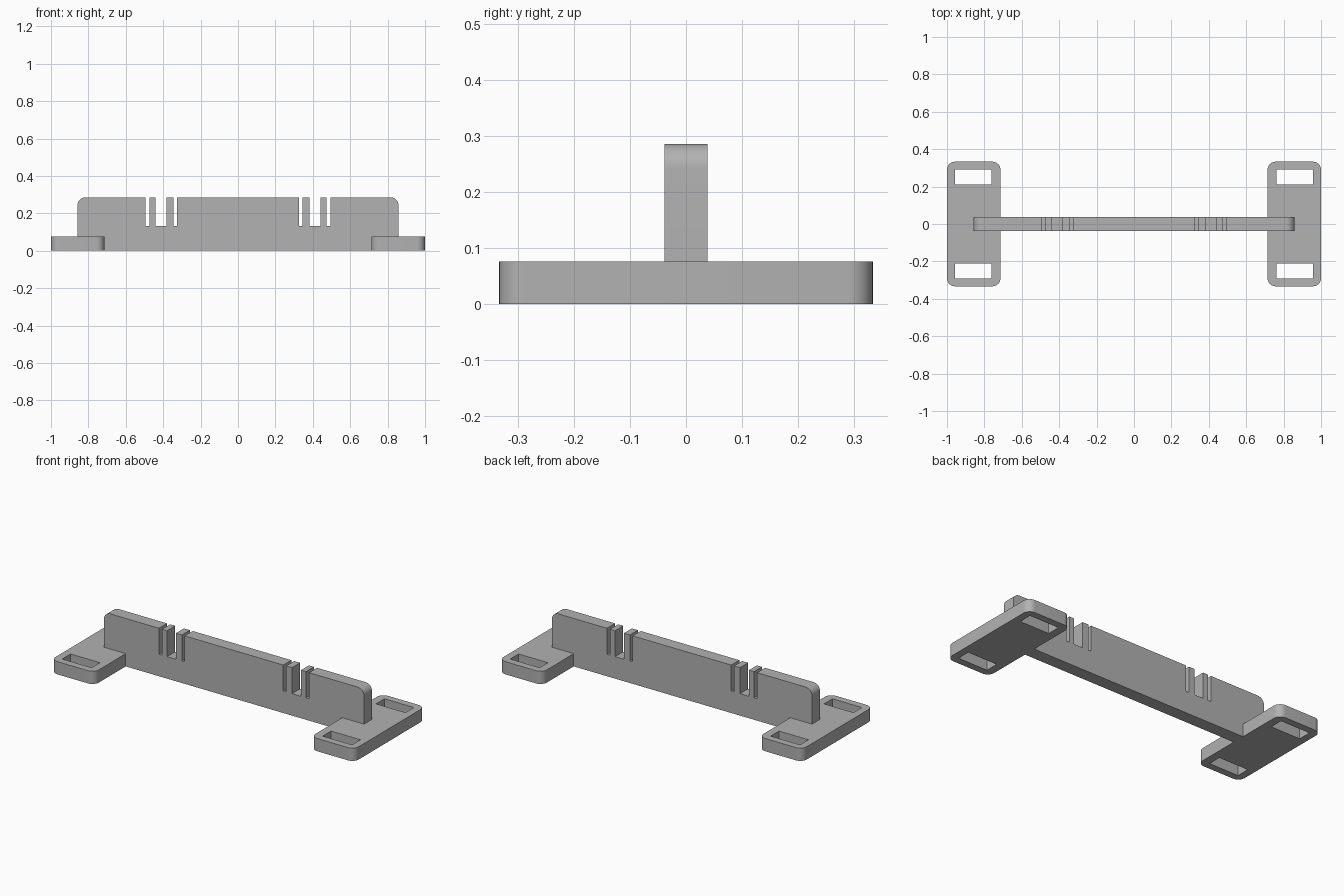
import bpy, bmesh, math
from mathutils import Vector

if "Cube" in bpy.data.objects:
    bpy.data.objects.remove(bpy.data.objects["Cube"], do_unlink=True)

PLATE_TOP, PLATE_IN, PLATE_Y = 0.076, 0.714, 0.333
BAR_TOP, BAR_X, BAR_HALF = 0.286, 0.858, 0.038
SLOT_Z, RADIUS = 0.131, 0.043
SLOTS = [(0.325, 0.344), (0.383, 0.441), (0.474, 0.495)]

grey = bpy.data.materials.new("light grey")
grey.use_nodes = True
colour = (0.445, 0.445, 0.445, 1)
grey.diffuse_color = colour
grey.node_tree.nodes["Principled BSDF"].inputs["Base Color"].default_value = colour


def arc(cx, cy, start, steps=10):
    """Quarter-circle corner, counter-clockwise from the start angle."""
    angles = [math.radians(start + 90 * i / steps) for i in range(steps + 1)]
    return [(cx + RADIUS * math.cos(a), cy + RADIUS * math.sin(a)) for a in angles]


def prism(name, points, extrude):
    """Extrude a closed outline of 3D points along a vector."""
    bm = bmesh.new()
    face = bm.faces.new([bm.verts.new(p) for p in points])
    moved = bmesh.ops.extrude_face_region(bm, geom=[face])["geom"]
    bmesh.ops.translate(bm, vec=Vector(extrude),
                        verts=[g for g in moved if isinstance(g, bmesh.types.BMVert)])
    bmesh.ops.recalc_face_normals(bm, faces=bm.faces)
    mesh = bpy.data.meshes.new(name)
    bm.to_mesh(mesh)
    bm.free()
    obj = bpy.data.objects.new(name, mesh)
    bpy.context.collection.objects.link(obj)
    mesh.materials.append(grey)
    return obj


def activate(obj):
    bpy.ops.object.select_all(action='DESELECT')
    obj.select_set(True)
    bpy.context.view_layer.objects.active = obj


def smooth(obj):
    activate(obj)
    bpy.ops.object.shade_smooth_by_angle(angle=math.radians(30))


# Upright bar: half outline with notches, mirrored; its foot sits between the plates
half = []
for x0, x1 in SLOTS:
    half += [(x0, BAR_TOP), (x0, SLOT_Z), (x1, SLOT_Z), (x1, BAR_TOP)]
half += reversed(arc(BAR_X - RADIUS, BAR_TOP - RADIUS, 0))
half += [(BAR_X, PLATE_TOP), (PLATE_IN, PLATE_TOP), (PLATE_IN, 0)]
outline = half + [(-x, z) for x, z in reversed(half)]
bar = prism("notched_bar", [(x, -BAR_HALF, z) for x, z in outline], (0, 2 * BAR_HALF, 0))
smooth(bar)

# Foot plates: rounded rectangles with a strap slot near each end
for side, name in ((1, "left"), (-1, "right")):
    xa, xb = sorted((side * PLATE_IN, side))
    x0, x1, y = xa + RADIUS, xb - RADIUS, PLATE_Y - RADIUS
    rim = arc(x1, y, 0) + arc(x0, y, 90) + arc(x0, -y, 180) + arc(x1, -y, 270)
    plate = prism(name + "_foot_plate", [(px, py, 0) for px, py in rim], (0, 0, PLATE_TOP))
    for end in (1, -1):
        hx = [side * 0.762, side * 0.956]
        hy = [end * 0.212, end * 0.291]
        corners = [(hx[0], hy[0]), (hx[1], hy[0]), (hx[1], hy[1]), (hx[0], hy[1])]
        cutter = prism("slot_cutter", [(px, py, -0.1) for px, py in corners], (0, 0, 0.3))
        cutter.hide_render = True
        cut = plate.modifiers.new("strap_slot", 'BOOLEAN')
        cut.operation, cut.solver, cut.object = 'DIFFERENCE', 'EXACT', cutter
        activate(plate)
        bpy.ops.object.modifier_apply(modifier=cut.name)
        bpy.data.objects.remove(cutter, do_unlink=True)
    smooth(plate)
